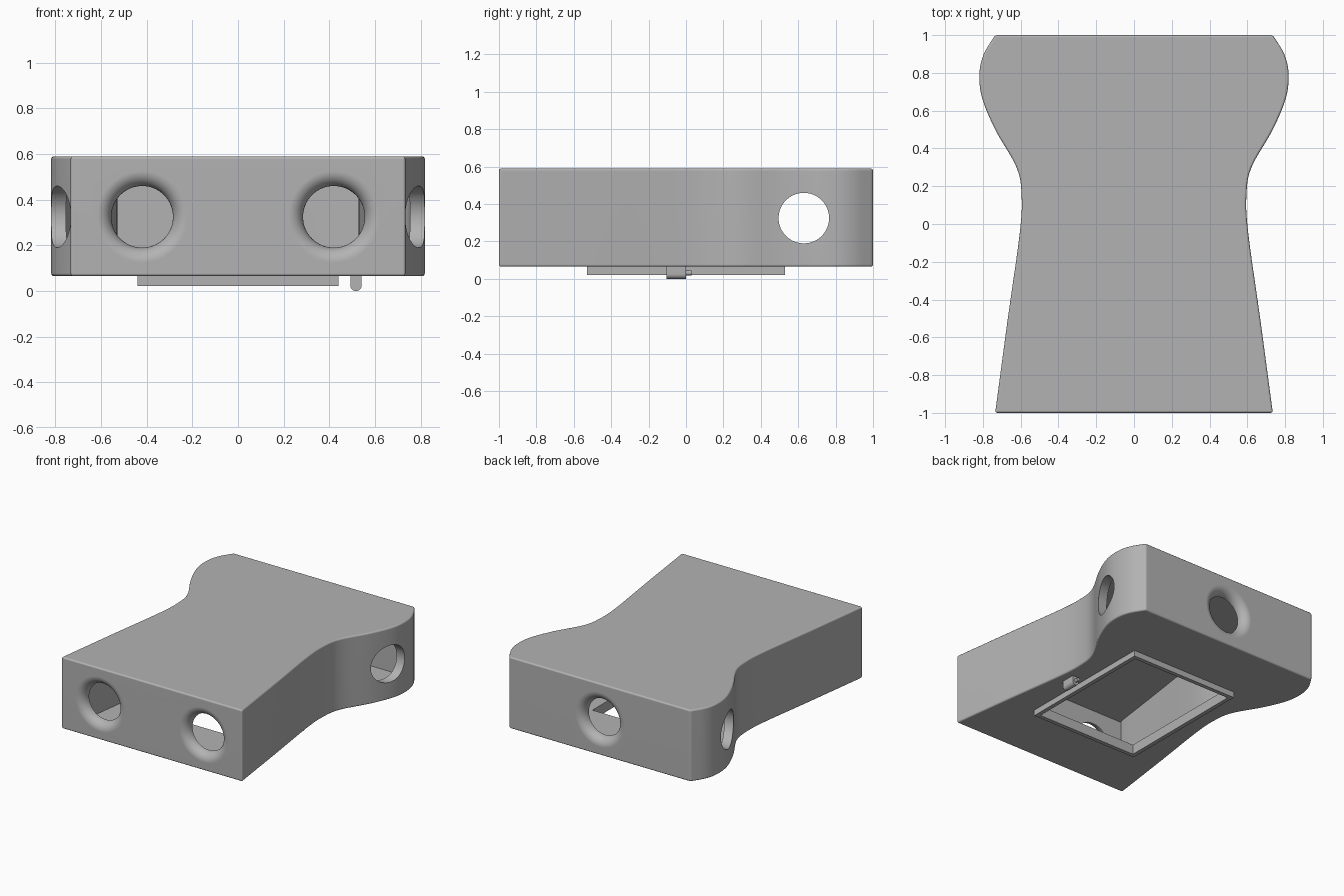
import bpy, bmesh, math
from mathutils import Matrix, Vector

cube = bpy.data.objects.get("Cube")
if cube:
    bpy.data.objects.remove(cube, do_unlink=True)

grey = bpy.data.materials.new("plain grey")
grey.use_nodes = True
colour = (0.45, 0.45, 0.45, 1)
grey.diffuse_color = colour
grey.node_tree.nodes["Principled BSDF"].inputs["Base Color"].default_value = colour

BOTTOM, TOP = 0.065, 0.59
WALL, FLOOR = 0.065, 0.03
HOLE_R, HOLE_Z, FLARE = 0.135, 0.325, 0.065


def make(name, bm):
    bmesh.ops.recalc_face_normals(bm, faces=bm.faces)
    mesh = bpy.data.meshes.new(name)
    bm.to_mesh(mesh)
    bm.free()
    obj = bpy.data.objects.new(name, mesh)
    bpy.context.collection.objects.link(obj)
    mesh.materials.append(grey)
    return obj


def activate(obj):
    bpy.ops.object.select_all(action="DESELECT")
    obj.select_set(True)
    bpy.context.view_layer.objects.active = obj


def cut(obj, cutter):
    mod = obj.modifiers.new("cut", "BOOLEAN")
    mod.operation, mod.solver, mod.object = "DIFFERENCE", "EXACT", cutter
    activate(obj)
    bpy.ops.object.modifier_apply(modifier=mod.name)
    bpy.data.objects.remove(cutter, do_unlink=True)


def prism(name, outline, z0, z1, round_edges=0):
    bm = bmesh.new()
    base = bm.faces.new([bm.verts.new((x, y, z0)) for x, y in outline])
    new = bmesh.ops.extrude_face_region(bm, geom=[base])["geom"]
    bmesh.ops.translate(bm, vec=(0, 0, z1 - z0),
                        verts=[v for v in new if isinstance(v, bmesh.types.BMVert)])
    if round_edges:
        bm.normal_update()
        bmesh.ops.recalc_face_normals(bm, faces=bm.faces)
        sharp = [e for e in bm.edges if e.calc_face_angle(0) > math.radians(40)]
        bmesh.ops.bevel(bm, geom=sharp, offset=round_edges, segments=3,
                        profile=0.5, affect="EDGES")
    return make(name, bm)


def box(name, x0, x1, y0, y1, z0, z1, round_edges=0):
    return prism(name, [(x0, y0), (x1, y0), (x1, y1), (x0, y1)], z0, z1, round_edges)


def revolve(name, profile, matrix, steps=64):
    """Closed solid from (radius, depth) pairs, turned about local z."""
    bm = bmesh.new()
    rings = [[bm.verts.new((r * math.cos(math.tau * i / steps),
                            r * math.sin(math.tau * i / steps), d))
              for i in range(steps)] for r, d in profile]
    for a, b in zip(rings, rings[1:]):
        for i in range(steps):
            j = (i + 1) % steps
            bm.faces.new((a[i], a[j], b[j], b[i]))
    bm.faces.new(rings[0])
    bm.faces.new(rings[-1])
    bm.transform(matrix)
    return make(name, bm)


def spline(points, steps=5):
    pts = [Vector(p) for p in points]
    pts = [2 * pts[0] - pts[1]] + pts + [2 * pts[-1] - pts[-2]]
    out = []
    for a, b, c, d in zip(pts, pts[1:], pts[2:], pts[3:]):
        for i in range(steps):
            t = i / steps
            out.append(0.5 * (2 * b + (c - a) * t + (2 * a - 5 * b + 4 * c - d) * t ** 2
                              + (3 * b - a - 3 * c + d) * t ** 3))
    return out + [pts[-2]]


def mirrored(side):
    return [(p[0], p[1]) for p in side] + [(-p[0], p[1]) for p in reversed(side)]


# Waisted outline of the body, one side from front to back
side = spline([(0.735, -1), (0.668, -0.5), (0.605, -0.05), (0.595, 0.15), (0.622, 0.3),
               (0.735, 0.5), (0.805, 0.67), (0.818, 0.8), (0.795, 0.9), (0.735, 1)])
inner = []
for i, p in enumerate(side):
    along = (side[min(i + 1, len(side) - 1)] - side[max(i - 1, 0)]).normalized()
    q = p + WALL * Vector((-along.y, along.x))
    if abs(q.y) < 1 - WALL:
        inner.append(q)
inner.insert(0, Vector((inner[0].x + 0.01, WALL - 1)))
inner.append(Vector((inner[-1].x - 0.02, 1 - WALL)))

# Hollow body with a hatch opening in the floor
body = prism("body", mirrored(side), BOTTOM, TOP, 0.012)
cut(body, prism("cavity", mirrored(inner), BOTTOM + FLOOR, TOP - FLOOR))
cut(body, box("hatch_cutter", -0.41, 0.41, -0.5, 0.5, 0, BOTTOM + 2 * FLOOR))

# Flared holes: two in front, one in the back
flare = [(HOLE_R + FLARE, -0.05)]
for i in range(9):
    a = math.pi / 2 * i / 8
    flare.append((HOLE_R + FLARE * (1 - math.sin(a)), FLARE * (1 - math.cos(a))))
flare.append((HOLE_R, 0.2))
for x, y, turn in ((-0.42, -1, -90), (0.42, -1, -90), (0, 1, 90)):
    place = Matrix.Translation((x, y, HOLE_Z)) @ Matrix.Rotation(math.radians(turn), 4, "X")
    cut(body, revolve("hole_cutter", flare, place))

# Plain hole through both sides
across = Matrix.Translation((0, 0.63, HOLE_Z)) @ Matrix.Rotation(math.pi / 2, 4, "Y")
cut(body, revolve("side_hole_cutter", [(HOLE_R, -1), (HOLE_R, 1)], across))

activate(body)
bpy.ops.object.shade_smooth_by_angle(angle=math.radians(35))
weighted = body.modifiers.new("even_shading", "WEIGHTED_NORMAL")
weighted.keep_sharp = True

# Raised rim around the hatch
rim = box("hatch_rim", -0.44, 0.44, -0.53, 0.53, 0.022, BOTTOM)
cut(rim, box("rim_cutter", -0.41, 0.41, -0.5, 0.5, 0, 0.2))

# Latch with a rounded lower end, and its pin
arc = [(0.025 * math.cos(math.pi * i / 12), -0.025 * math.sin(math.pi * i / 12))
       for i in range(13)]
latch = prism("latch", arc + [(-0.025, 0.045), (0.025, 0.045)], 0, 0.105)
latch.data.transform(Matrix.Translation((0.517, 0, 0.025)) @ Matrix.Rotation(math.pi / 2, 4, "X"))
pin = revolve("latch_pin", [(0.013, -0.01), (0.013, 0.03)],
              Matrix.Translation((0.517, 0, 0.032)) @ Matrix.Rotation(-math.pi / 2, 4, "X"), 16)
for part in (latch, pin):
    activate(part)
    bpy.ops.object.shade_smooth_by_angle(angle=math.radians(35))
